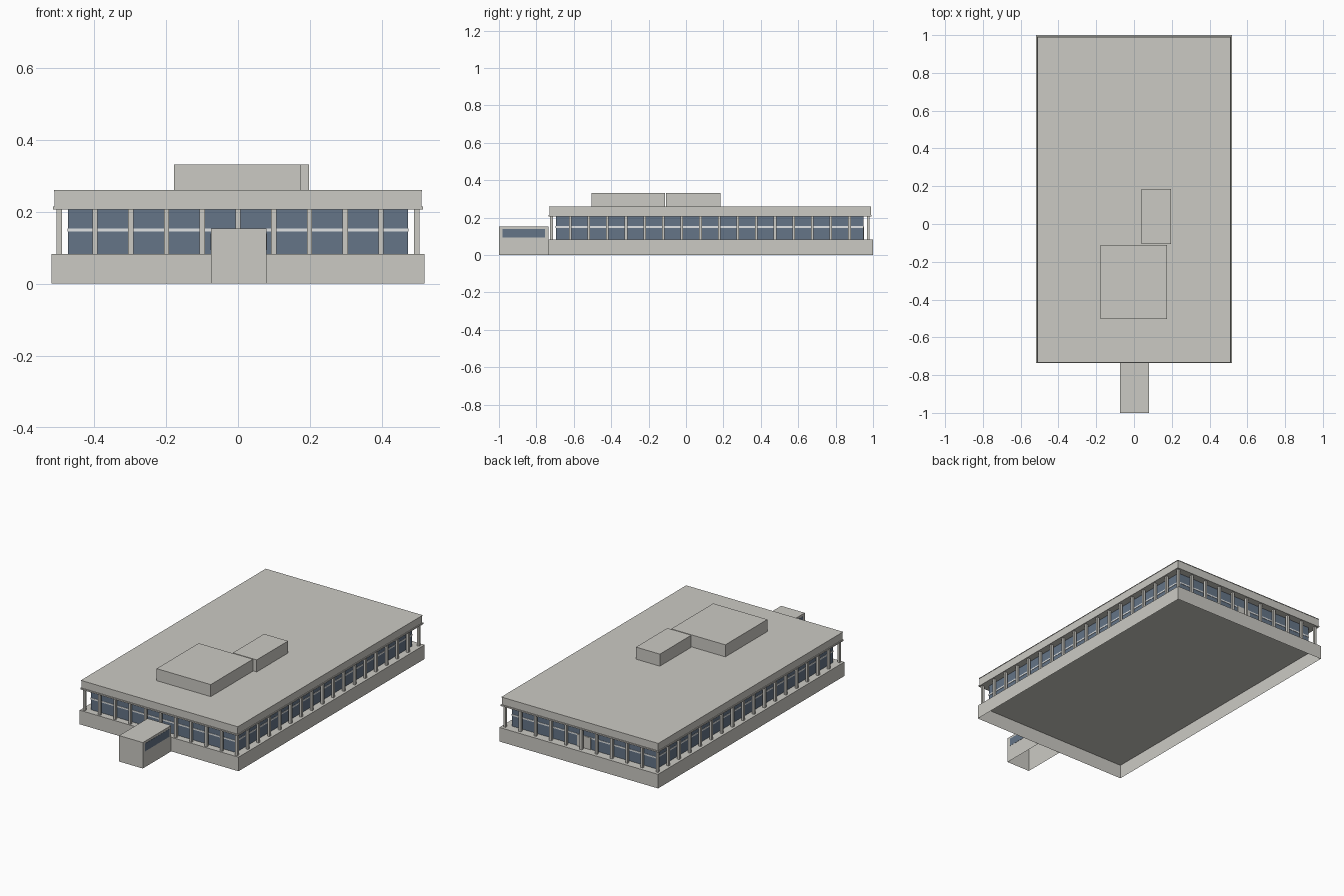
import bpy
import bmesh

if "Cube" in bpy.data.objects:
    bpy.data.objects.remove(bpy.data.objects["Cube"], do_unlink=True)


def make_material(name, rgb):
    m = bpy.data.materials.new(name)
    m.use_nodes = True
    m.diffuse_color = (*rgb, 1)
    m.node_tree.nodes["Principled BSDF"].inputs["Base Color"].default_value = (*rgb, 1)
    return m


concrete = make_material("concrete", (0.60, 0.59, 0.55))
glass = make_material("blue glass", (0.13, 0.178, 0.245))
trim = make_material("pale trim", (0.75, 0.77, 0.78))


def add_box(bm, x, y, z, open_bottom=False):
    """Add a box spanning three (low, high) ranges."""
    verts = bmesh.ops.create_cube(bm, size=1)["verts"]
    faces = {f for v in verts for f in v.link_faces}
    low = [f for f in faces if f.calc_center_median().z < -0.4]
    for v in verts:
        v.co = [r[0] if c < 0 else r[1] for c, r in zip(v.co, (x, y, z))]
    if open_bottom:
        bmesh.ops.delete(bm, geom=low, context="FACES_ONLY")


def make_object(name, material, boxes, open_bottom=False):
    bm = bmesh.new()
    for b in boxes:
        add_box(bm, *b, open_bottom=open_bottom)
    mesh = bpy.data.meshes.new(name)
    bm.to_mesh(mesh)
    bm.free()
    mesh.materials.append(material)
    obj = bpy.data.objects.new(name, mesh)
    bpy.context.collection.objects.link(obj)


def sym(half):
    return (-half, half)


BASE_TOP, EAVES, ROOF_TOP, PLANT_TOP = 0.083, 0.207, 0.26, 0.331

# Hollow plinth and entrance porch, both open underneath
make_object("plinth", concrete, [(sym(0.518), (-0.735, 1.0), (0, BASE_TOP))], True)
make_object("entrance_porch", concrete, [((-0.075, 0.079), (-1.0, -0.735), (0, 0.153))], True)

# Porch side windows, thin plates just outside the walls
make_object("porch_windows", glass, [
    (x, (-0.98, -0.755), (0.094, 0.14)) for x in ((-0.0765, -0.0755), (0.0795, 0.0805))])

# Glazed storey with a horizontal rail
make_object("glass_walls", glass, [(sym(0.472), (-0.695, 0.948), (BASE_TOP, EAVES))], True)
make_object("window_rail", trim, [(sym(0.474), (-0.697, 0.95), (0.145, 0.154))])

# Rear door
make_object("rear_door", concrete, [(sym(0.045), (0.946, 0.953), (BASE_TOP, 0.153))], True)

# Roof slab: soffit, fascia and thin coping
make_object("roof_soffit", concrete, [(sym(0.514), (-0.735, 0.992), (EAVES, 0.215))])
make_object("roof_fascia", concrete, [(sym(0.510), (-0.731, 0.988), (0.215, 0.257))])
make_object("roof_coping", concrete, [(sym(0.512), (-0.733, 0.99), (0.257, ROOF_TOP))])

# Rooftop plant rooms, separated by a narrow joint
make_object("large_plant_room", concrete,
            [((-0.178, 0.175), (-0.504, -0.112), (ROOF_TOP, PLANT_TOP))])
make_object("small_plant_room", concrete,
            [((0.041, 0.197), (-0.107, 0.185), (ROOF_TOP, PLANT_TOP))])

# Colonnade around all four sides
FRONT, BACK, SIDE, BAYS_X, BAYS_Y, HALF = -0.719, 0.974, 0.497, 10, 17, 0.007
spots = []
for i in range(BAYS_X + 1):
    x = -SIDE + 2 * SIDE * i / BAYS_X
    spots += [(x, FRONT), (x, BACK)]
for j in range(1, BAYS_Y):
    y = FRONT + (BACK - FRONT) * j / BAYS_Y
    spots += [(-SIDE, y), (SIDE, y)]
make_object("columns", concrete, [
    ((x - HALF, x + HALF), (y - HALF, y + HALF), (BASE_TOP, EAVES)) for x, y in spots], True)
